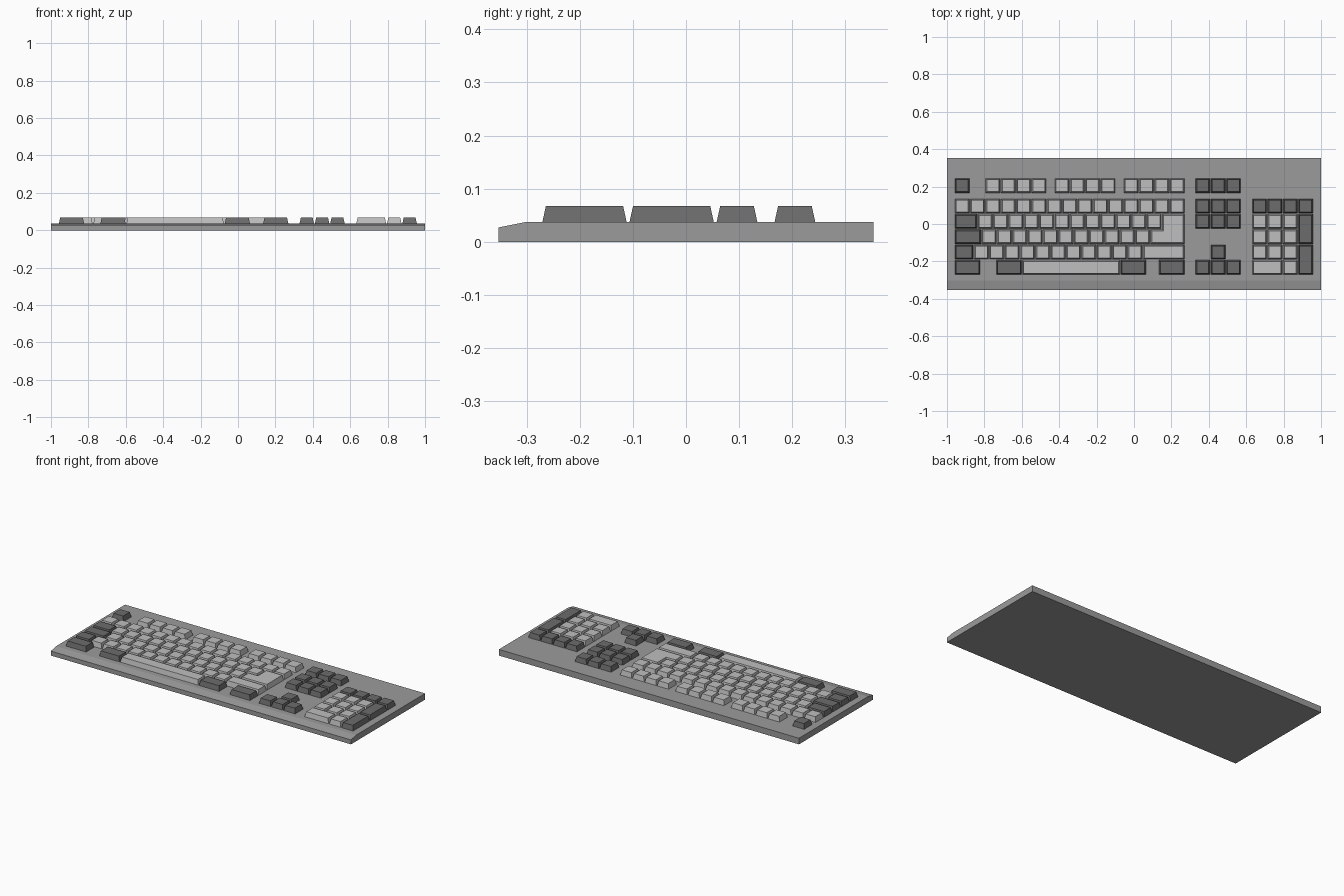
import bpy
import bmesh
from mathutils import Vector

if "Cube" in bpy.data.objects:
    bpy.data.objects.remove(bpy.data.objects["Cube"])

U = 0.0821            # width of a single key cell
X0 = -0.96            # left edge of the main key block
NAV, PAD = 15.67, 19.37   # left edges of the right-hand blocks, in cells
ROW_Y = [0.205, 0.096, 0.014, -0.068, -0.150, -0.232]   # row centres, back to front
Z_DECK, Z_TOP = 0.037, 0.067
GAP, TAPER = 0.0025, 0.0068


def material(name, value):
    m = bpy.data.materials.new(name)
    m.diffuse_color = (value, value, value, 1)
    m.use_nodes = True
    m.node_tree.nodes["Principled BSDF"].inputs["Base Color"].default_value = m.diffuse_color
    return m


CASE = material("case grey", 0.33)
LIGHT = material("light key grey", 0.52)
DARK = material("dark key grey", 0.15)


def finish(bm, name, mat):
    bmesh.ops.recalc_face_normals(bm, faces=bm.faces)
    mesh = bpy.data.meshes.new(name)
    bm.to_mesh(mesh)
    bm.free()
    mesh.materials.append(mat)
    ob = bpy.data.objects.new(name, mesh)
    bpy.context.collection.objects.link(ob)
    return ob


def prism(bm, lower, upper):
    """Solid between two matching rings of points."""
    a = [bm.verts.new(p) for p in lower]
    b = [bm.verts.new(p) for p in upper]
    n = len(a)
    bm.faces.new(a[::-1])
    bm.faces.new(b)
    for i in range(n):
        j = (i + 1) % n
        bm.faces.new((a[i], a[j], b[j], b[i]))


def shrink(outline, d):
    """Move the edges of a counter-clockwise right-angled outline inwards."""
    out = []
    for i, p in enumerate(outline):
        e1 = (p - outline[i - 1]).normalized()
        e2 = (outline[(i + 1) % len(outline)] - p).normalized()
        out.append(p + d * Vector((-e1.y - e2.y, e1.x + e2.x)))
    return out


def keycap(bm, outline):
    low, high = shrink(outline, GAP), shrink(outline, GAP + TAPER)
    prism(bm, [(p.x, p.y, Z_DECK - 0.001) for p in low],
          [(p.x, p.y, Z_TOP) for p in high])


def cell_key(bm, start, width, row, last_row=None):
    last_row = row if last_row is None else last_row
    xa, xb = X0 + start * U, X0 + (start + width) * U
    ya, yb = ROW_Y[last_row] - U / 2, ROW_Y[row] + U / 2
    keycap(bm, [Vector(p) for p in ((xa, ya), (xb, ya), (xb, yb), (xa, yb))])


def key_group(name, mat, keys):
    bm = bmesh.new()
    for k in keys:
        cell_key(bm, *k)
    return finish(bm, name, mat)


def run(start, count, row):
    return [(start + i, 1, row) for i in range(count)]


# Case with a sloped front lip
bm = bmesh.new()
profile = [(-0.353, 0), (0.353, 0), (0.353, Z_DECK), (-0.303, Z_DECK), (-0.353, 0.027)]
prism(bm, [(-1, y, z) for y, z in profile], [(1, y, z) for y, z in profile])
finish(bm, "keyboard_case", CASE)

# Main block
key_group("escape_key", DARK, run(0, 1, 0))
key_group("function_keys", LIGHT, run(2, 4, 0) + run(6.5, 4, 0) + run(11, 4, 0))
key_group("typing_keys", LIGHT,
          run(0, 15, 1) + run(1.5, 12, 2) + run(1.75, 11, 3) + run(1.25, 11, 4))
key_group("left_modifier_keys", DARK, [(0, 1.5, 2), (0, 1.75, 3), (0, 1.25, 4)])
key_group("right_shift_key", LIGHT, [(12.25, 2.75, 4)])
key_group("bottom_modifier_keys", DARK,
          [(s, 1.7, 5) for s in (0, 2.7, 10.8, 13.3)])
key_group("space_bar", LIGHT, [(4.4, 6.4, 5)])

# L-shaped enter key
bm = bmesh.new()
xl, xm, xr = (X0 + c * U for c in (12.75, 13.5, 15))
yb, ym, yt = ROW_Y[3] - U / 2, ROW_Y[3] + U / 2, ROW_Y[2] + U / 2
keycap(bm, [Vector(p) for p in
            ((xl, yb), (xr, yb), (xr, yt), (xm, yt), (xm, ym), (xl, ym))])
finish(bm, "enter_key", LIGHT)

# Navigation and arrow keys
key_group("navigation_keys", DARK, [k for r in range(3) for k in run(NAV, 3, r)])
key_group("arrow_keys", DARK, run(NAV + 1, 1, 4) + run(NAV, 3, 5))

# Number pad
key_group("number_pad_keys", LIGHT,
          [k for r in (2, 3, 4) for k in run(PAD, 3, r)]
          + [(PAD, 2, 5), (PAD + 2, 1, 5)])
key_group("number_pad_dark_keys", DARK,
          run(PAD, 4, 1) + [(PAD + 3, 1, 2, 3), (PAD + 3, 1, 4, 5)])
